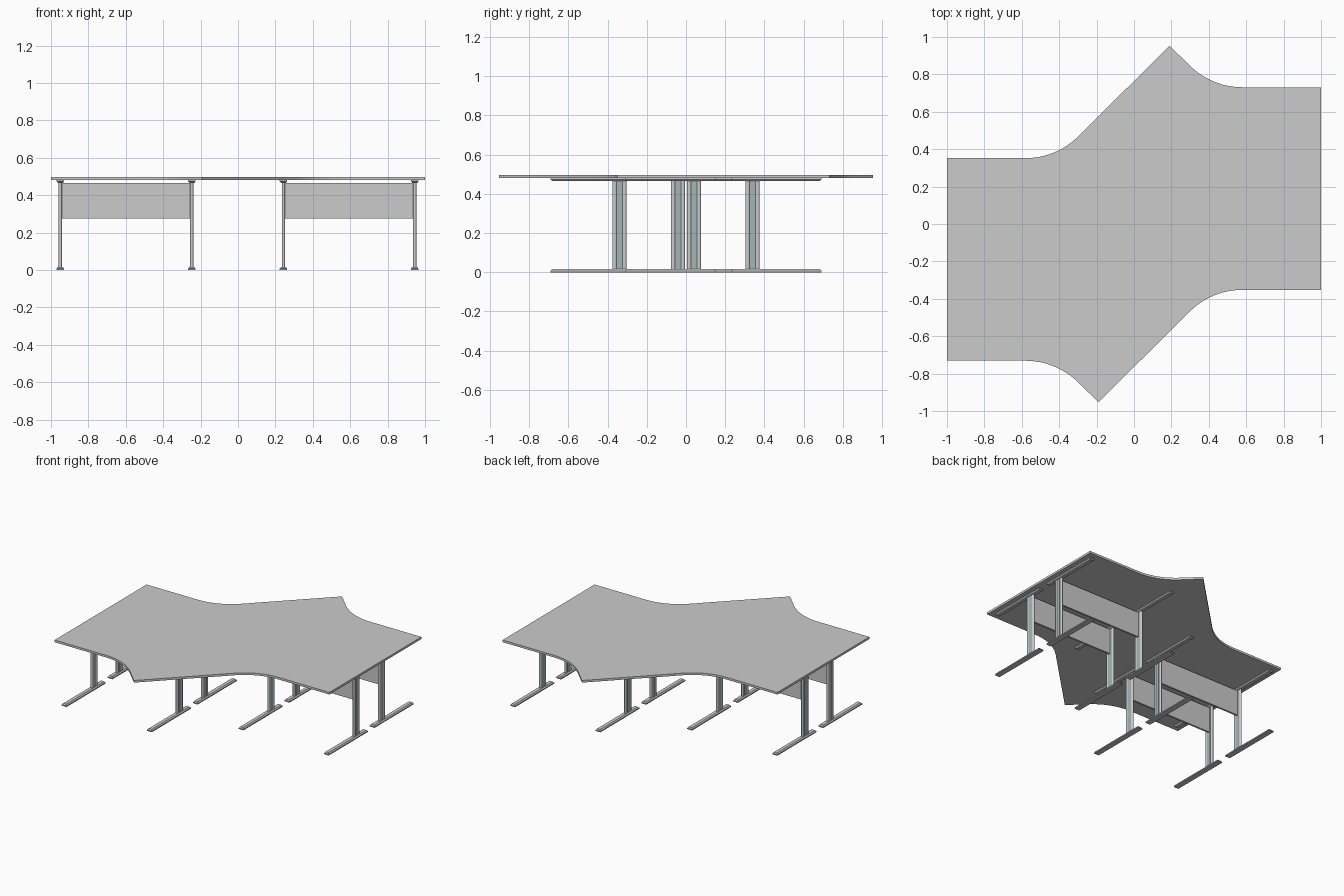
import bpy, bmesh
from math import sin, cos, pi, radians

if "Cube" in bpy.data.objects:
    bpy.data.objects.remove(bpy.data.objects["Cube"])

teal = bpy.data.materials.new("teal_metal")
teal.diffuse_color = (0.36, 0.47, 0.47, 1)
teal.use_nodes = True
teal.node_tree.nodes["Principled BSDF"].inputs["Base Color"].default_value = teal.diffuse_color
grey = bpy.data.materials.new("grey")
grey.diffuse_color = (0.6, 0.6, 0.6, 1)
grey.use_nodes = True
grey.node_tree.nodes["Principled BSDF"].inputs["Base Color"].default_value = grey.diffuse_color


def finish(bm, name, mats=(), smooth=False):
    bmesh.ops.recalc_face_normals(bm, faces=bm.faces)
    me = bpy.data.meshes.new(name)
    bm.to_mesh(me)
    bm.free()
    for m in mats:
        me.materials.append(m)
    ob = bpy.data.objects.new(name, me)
    bpy.context.collection.objects.link(ob)
    if smooth:
        bpy.ops.object.select_all(action='DESELECT')
        ob.select_set(True)
        bpy.context.view_layer.objects.active = ob
        bpy.ops.object.shade_smooth_by_angle(angle=radians(35))
    return ob


def prism(name, pts, z0, z1, mats=(), smooth=False):
    bm = bmesh.new()
    face = bm.faces.new([bm.verts.new((x, y, z0)) for x, y in pts])
    ext = bmesh.ops.extrude_face_region(bm, geom=[face])
    for v in ext["geom"]:
        if isinstance(v, bmesh.types.BMVert):
            v.co.z = z1
    return finish(bm, name, mats, smooth)


def box(name, x0, x1, y0, y1, z0, z1, mats=()):
    return prism(name, [(x0, y0), (x1, y0), (x1, y1), (x0, y1)], z0, z1, mats)


def bar(name, x, y0, y1, z_wide, z_narrow):
    """Tapered foot or support bar: wide face at z_wide, teal end caps."""
    bm = bmesh.new()
    zm = z_wide + (z_narrow - z_wide) * 0.45
    rings = []
    for z, w, inset in ((z_wide, 0.02, 0), (zm, 0.02, 0), (z_narrow, 0.013, 0.008)):
        rings.append([bm.verts.new((x + sx * w, y, z)) for sx, y in
                      ((-1, y0 + inset), (1, y0 + inset), (1, y1 - inset), (-1, y1 - inset))])
    for a, b in zip(rings, rings[1:]):
        for i in range(4):
            j = (i + 1) % 4
            f = bm.faces.new((a[i], a[j], b[j], b[i]))
            f.material_index = 1 if i in (0, 2) else 0
    bm.faces.new(rings[0])
    bm.faces.new(rings[-1])
    return finish(bm, name, (grey, teal))


# Shared worktop: half outline, repeated by a half turn
R, N = 0.4, 12
half = [(-1, 0.352)]
half += [(-0.58 + R * sin(a), 0.352 + R * (1 - cos(a)))
         for a in (pi / 4 * i / N for i in range(N + 1))]
half.append((0.19, 0.953))
half += [(0.58 - R * sin(a), 0.731 + R * (1 - cos(a)))
         for a in (pi / 4 * (N - i) / N for i in range(N + 1))]
half.append((1, 0.731))
prism("worktop", half + [(-x, -y) for x, y in half], 0.48, 0.496, (grey,), True)

# Four desk frames: two on each side, mirrored about each pair's centre line
for side, xs, yc in (("left", (-0.95, -0.247), -0.19), ("right", (0.243, 0.945), 0.19)):
    for row, s in (("front", -1), ("back", 1)):
        tag = f"{side}_{row}"
        py = yc + s * 0.149
        y0, y1 = sorted((yc + s * 0.04, yc + s * 0.5))
        for k, x in zip(("outer", "inner") if side == "left" else ("inner", "outer"), xs):
            bar(f"{tag}_{k}_foot", x, y0, y1, 0.0, 0.016)
            bar(f"{tag}_{k}_support_bar", x, y0, y1, 0.48, 0.466)
            # post: two rounded uprights with a teal web between them
            for e, name in ((-1, "a"), (1, "b")):
                ring = [(x + 0.009 * cos(2 * pi * i / 16),
                         py + e * 0.0245 + 0.0115 * sin(2 * pi * i / 16)) for i in range(16)]
                prism(f"{tag}_{k}_upright_{name}", ring, 0.015, 0.467, (grey,), True)
            box(f"{tag}_{k}_post_web", x - 0.0075, x + 0.0075, py - 0.015, py + 0.015,
                0.015, 0.467, (teal,))
        # modesty panel between the two posts
        box(f"{tag}_modesty_panel", xs[0] + 0.005, xs[1] - 0.005, py - 0.007, py + 0.007,
            0.275, 0.464, (grey,))
